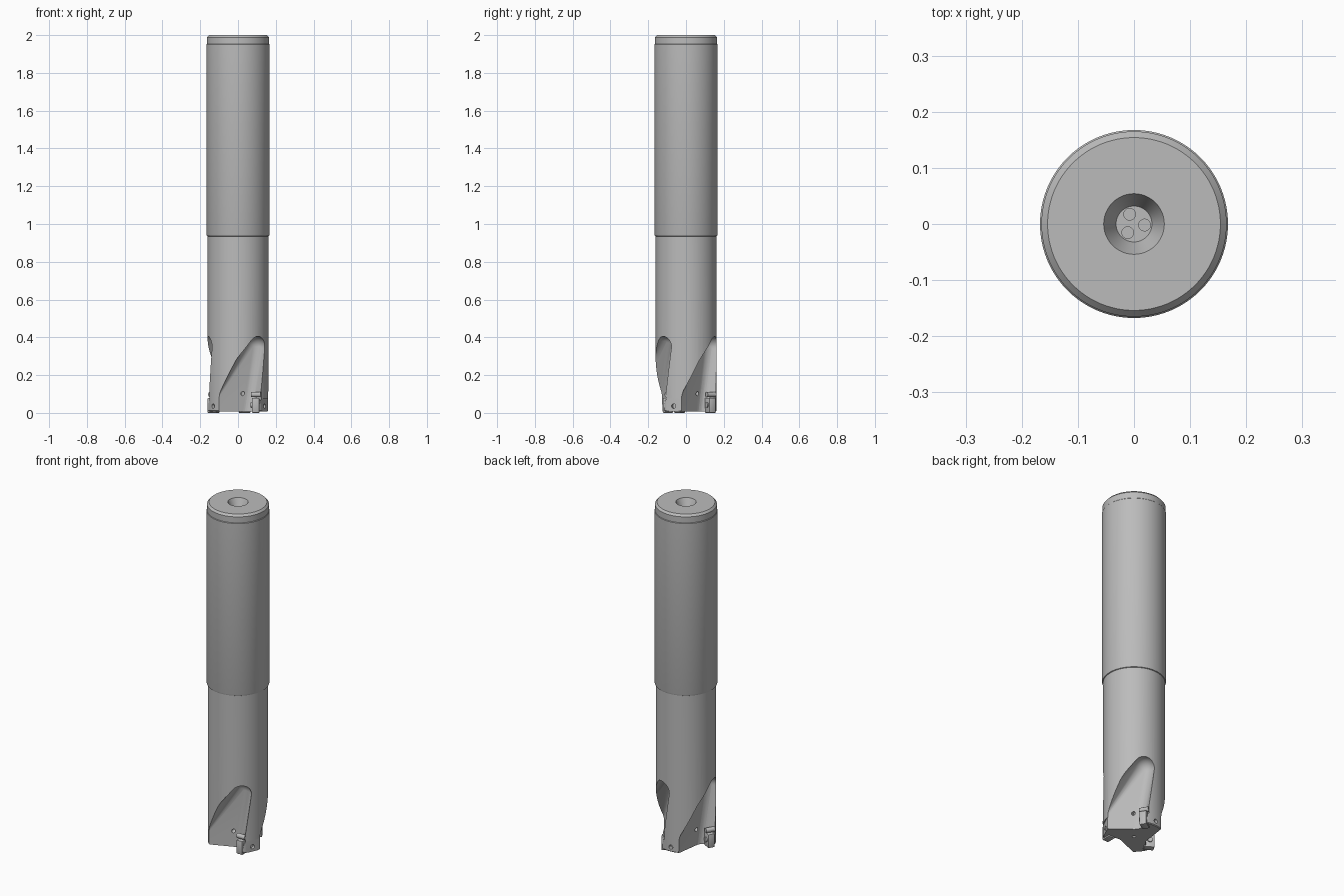
import bpy, bmesh, math
from mathutils import Vector, Matrix

if "Cube" in bpy.data.objects:
    bpy.data.objects.remove(bpy.data.objects["Cube"], do_unlink=True)

steel = bpy.data.materials.new("steel_grey")
steel.use_nodes = True
GREY = (0.5, 0.5, 0.5, 1)
steel.diffuse_color = GREY
steel.node_tree.nodes["Principled BSDF"].inputs["Base Color"].default_value = GREY


def make(name, bm):
    bmesh.ops.recalc_face_normals(bm, faces=bm.faces[:])
    me = bpy.data.meshes.new(name)
    bm.to_mesh(me)
    bm.free()
    me.materials.append(steel)
    ob = bpy.data.objects.new(name, me)
    bpy.context.scene.collection.objects.link(ob)
    return ob


def activate(ob):
    bpy.ops.object.select_all(action='DESELECT')
    ob.select_set(True)
    bpy.context.view_layer.objects.active = ob


def smooth(ob):
    activate(ob)
    bpy.ops.object.shade_smooth_by_angle(angle=math.radians(30))


def cut(target, cutter):
    cutter.hide_render = True
    activate(target)
    mod = target.modifiers.new("cut", 'BOOLEAN')
    mod.operation, mod.solver, mod.object = 'DIFFERENCE', 'EXACT', cutter
    bpy.ops.object.modifier_apply(modifier=mod.name)
    bpy.data.objects.remove(cutter, do_unlink=True)


def lathe(name, profile, n=96):
    bm = bmesh.new()
    vs = [bm.verts.new((r, 0, z)) for r, z in profile]
    es = [bm.edges.new(p) for p in zip(vs, vs[1:])]
    bmesh.ops.spin(bm, geom=vs + es, cent=(0, 0, 0), axis=(0, 0, 1),
                   angle=2 * math.pi, steps=n)
    bmesh.ops.remove_doubles(bm, verts=bm.verts[:], dist=1e-5)
    return make(name, bm)


def rod(name, a, b, r, spin=0, n=24):
    a, b = Vector(a), Vector(b)
    bm = bmesh.new()
    rot = (b - a).to_track_quat('Z', 'Y').to_matrix().to_4x4()
    bmesh.ops.create_cone(bm, cap_ends=True, segments=n, radius1=r, radius2=r,
                          depth=(b - a).length,
                          matrix=Matrix.Rotation(spin, 4, 'Z') @ Matrix.Translation((a + b) / 2) @ rot)
    return make(name, bm)


def box(name, lo, hi, spin=0, bevel=0):
    lo, hi = Vector(lo), Vector(hi)
    bm = bmesh.new()
    bmesh.ops.create_cube(bm, size=1, matrix=Matrix.Translation((lo + hi) / 2)
                          @ Matrix.Diagonal((*(hi - lo), 1)))
    if bevel:
        bmesh.ops.bevel(bm, geom=bm.edges[:], offset=bevel, segments=2, affect='EDGES', profile=0.5)
    bm.transform(Matrix.Rotation(spin, 4, 'Z'))
    return make(name, bm)


def ball(center, r, n=32):
    return [Vector(center) + r * Vector((math.sin(p) * math.cos(a), math.sin(p) * math.sin(a), math.cos(p)))
            for p in (math.pi * i / 16 for i in range(17))
            for a in (2 * math.pi * j / n for j in range(n if 0 < p < 3.14 else 1))]


def flute_cutter(spin):
    # slanted ball-ended channel, open outward, widened to a flat on its trailing side
    top = ball((0.1, -0.113, 0.35), 0.055)
    low = ball((0.042, -0.12, -0.02), 0.05)
    pts = top + [p + Vector((0.1, -0.115, 0)) for p in top]
    pts += low + [p + Vector((0.02, -0.15, 0)) for p in low]
    pts += [Vector((-0.17, -0.152, -0.02)), Vector((-0.2, -0.3, -0.02)),
            Vector((-0.19, -0.16, -0.07)), Vector((-0.2, -0.3, -0.07))]
    bm = bmesh.new()
    for p in pts:
        bm.verts.new(p)
    bmesh.ops.convex_hull(bm, input=bm.verts[:])
    bmesh.ops.delete(bm, geom=[v for v in bm.verts if not v.link_faces], context='VERTS')
    bm.transform(Matrix.Rotation(spin, 4, 'Z'))
    return make("flute_cutter", bm)


# shank and cutter body in one turned profile, with a countersunk top
body = lathe("shank_and_body", [
    (0, 0.008), (0.157, 0.008), (0.161, 0.012), (0.161, 0.935), (0.165, 0.937),
    (0.1675, 0.945), (0.1675, 1.95), (0.165, 1.953), (0.165, 1.988), (0.154, 2.0),
    (0.054, 2.0), (0.032, 1.95), (0, 1.95)])

# centre hole in the bottom face
cut(body, rod("bottom_hole", (0, 0, -0.02), (0, 0, 0.04), 0.01))

for i in range(3):
    s = i * 2 * math.pi / 3
    cut(body, flute_cutter(s))
    # flat facet on the outside of each land, with a screw hole
    az = math.radians(-25)
    cut(body, box("land_facet", (0.155, -0.075, -0.05), (0.25, 0.075, 0.077), s + az))
    cut(body, rod("land_hole", (0.14, 0, 0.036), (0.2, 0, 0.036), 0.012, s + az))
    # clearance pocket above the insert and coolant outlet in the flute
    cut(body, rod("pocket", (0.07, -0.105, 0.09), (0.122, -0.105, 0.09), 0.022, s))
    cut(body, rod("coolant_outlet", (0.025, -0.14, 0.07), (0.025, -0.04, 0.12), 0.01, s))
    # coolant inlet at the bottom of the countersink
    cut(body, rod("coolant_inlet", (0.019, 0, 1.85), (0.019, 0, 1.97), 0.0105, s - 0.1))
smooth(body)

# cutting inserts with their screws
for i in range(3):
    s = i * 2 * math.pi / 3
    insert = box(f"insert_{i + 1}", (0.074, -0.122, 0.0), (0.113, -0.068, 0.08), s, 0.004)
    smooth(insert)
    smooth(rod(f"insert_screw_{i + 1}", (0.067, -0.097, 0.042), (0.09, -0.097, 0.042), 0.014, s))
    smooth(rod(f"insert_clamp_{i + 1}", (0.068, -0.1, 0.097), (0.12, -0.1, 0.097), 0.014, s))
